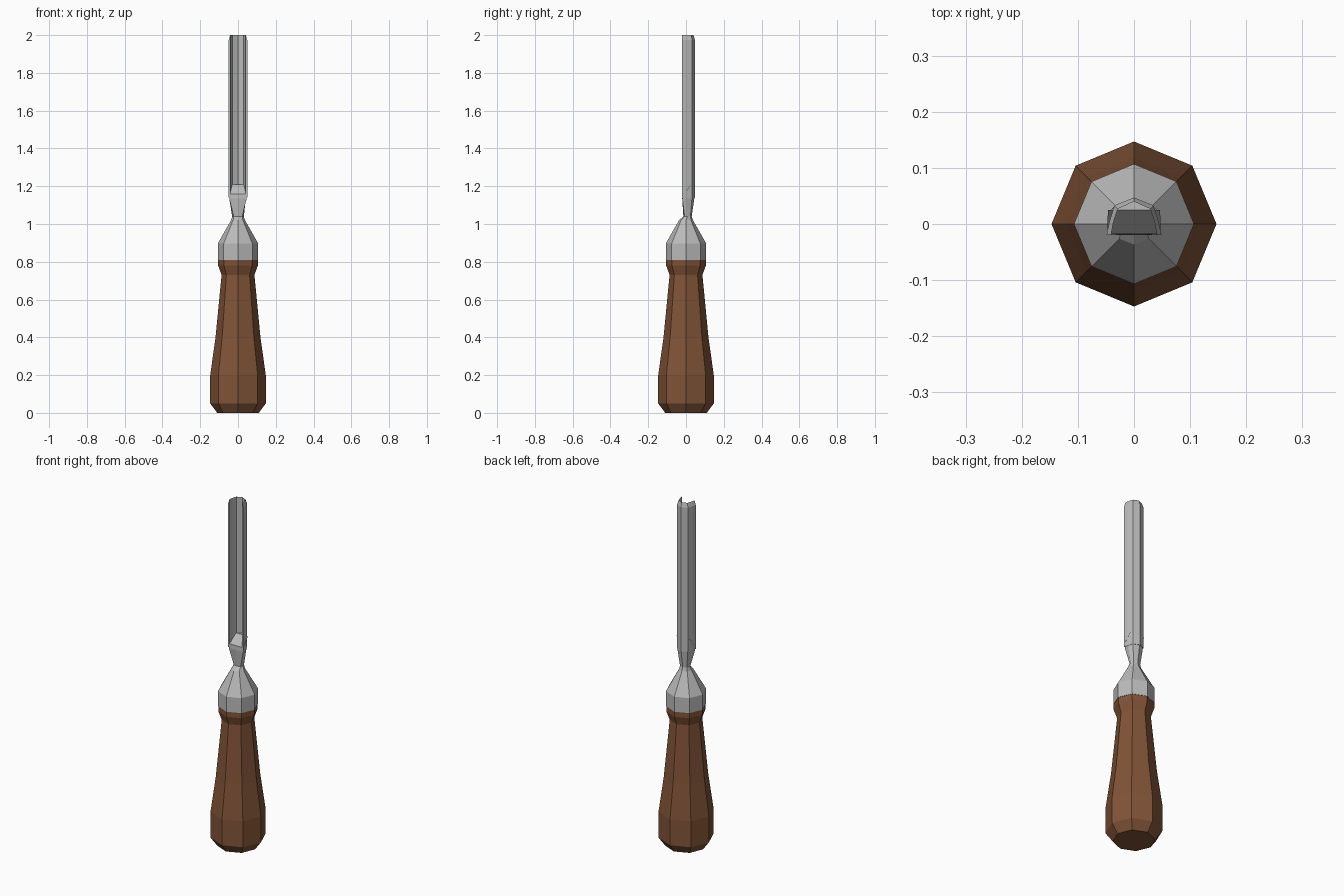
import bpy, bmesh, math

if "Cube" in bpy.data.objects:
    bpy.data.objects.remove(bpy.data.objects["Cube"])


def material(name, rgb):
    m = bpy.data.materials.new(name)
    m.diffuse_color = (*rgb, 1)
    m.use_nodes = True
    m.node_tree.nodes["Principled BSDF"].inputs["Base Color"].default_value = m.diffuse_color
    return m


WOOD = material("brown wood", (0.22, 0.088, 0.039))
STEEL = material("grey steel", (0.50, 0.50, 0.50))


def loft(name, rings, mat, caps=True):
    """Skin a list of equal-length closed rings of 3D points."""
    bm = bmesh.new()
    rows = [[bm.verts.new(p) for p in ring] for ring in rings]
    n = len(rings[0])
    for a, b in zip(rows, rows[1:]):
        for i in range(n):
            j = (i + 1) % n
            bm.faces.new((a[i], a[j], b[j], b[i]))
    if caps:
        bm.faces.new(rows[0][::-1])
        bm.faces.new(rows[-1])
    bmesh.ops.recalc_face_normals(bm, faces=bm.faces)
    me = bpy.data.meshes.new(name)
    bm.to_mesh(me)
    bm.free()
    me.materials.append(mat)
    ob = bpy.data.objects.new(name, me)
    bpy.context.collection.objects.link(ob)
    return ob


def octagon(r, z, ry=None, cy=0):
    ry = r if ry is None else ry
    return [(r * math.cos(k * math.pi / 4), cy + ry * math.sin(k * math.pi / 4), z)
            for k in range(8)]


# wooden handle
loft("handle", [octagon(r, z) for r, z in (
    (0.11, 0), (0.147, 0.05), (0.147, 0.2), (0.119, 0.4),
    (0.087, 0.73), (0.105, 0.78), (0.105, 0.815))], WOOD)

# right half of the gouge outline, from the open front edge to the back ridge
OUTER = [(0.049, -0.02), (0.044, 0.004), (0.035, 0.033), (0, 0.047)]
INNER = [(0.041, -0.02), (0.037, 0.002), (0.029, 0.027), (0, 0.040)]


def arc(half):
    return half + [(-x, y) for x, y in half[-2::-1]]


def plug(z, front, s=1.0):
    """Eight-sided ring matching the gouge outline with a flat front."""
    o = [(x * s, max(y * s, front)) for x, y in arc(OUTER)]
    pts = o[1:] + [(0, front), o[0]]
    return [(x, y, z) for x, y in pts]


# ferrule, shoulder, neck and the sloped floor where the channel starts
loft("ferrule_and_neck", [
    octagon(0.107, 0.81), octagon(0.107, 0.897), octagon(0.037, 1.02),
    octagon(0.031, 1.04, 0.022, 0.008),
    plug(1.135, -0.02, 0.94), plug(1.16, -0.018, 0.97), plug(1.21, 0.025, 0.95)], STEEL)

# hollow blade with its cutting bevel ground on the outside
def section(z_out, z_in, s=1.0):
    return ([(x * s, y * s, z_out) for x, y in arc(OUTER)]
            + [(x, y, z_in) for x, y in arc(INNER)[::-1]])


blade = loft("gouge_blade", [section(1.14, 1.14), section(1.975, 2.0)], STEEL, caps=False)
bm = bmesh.new()
bm.from_mesh(blade.data)
bm.verts.ensure_lookup_table()
for base in (0, 14):
    for i in range(6):
        bm.faces.new([bm.verts[base + k] for k in (i, i + 1, 12 - i, 13 - i)])
bmesh.ops.recalc_face_normals(bm, faces=bm.faces)
bm.to_mesh(blade.data)
bm.free()
